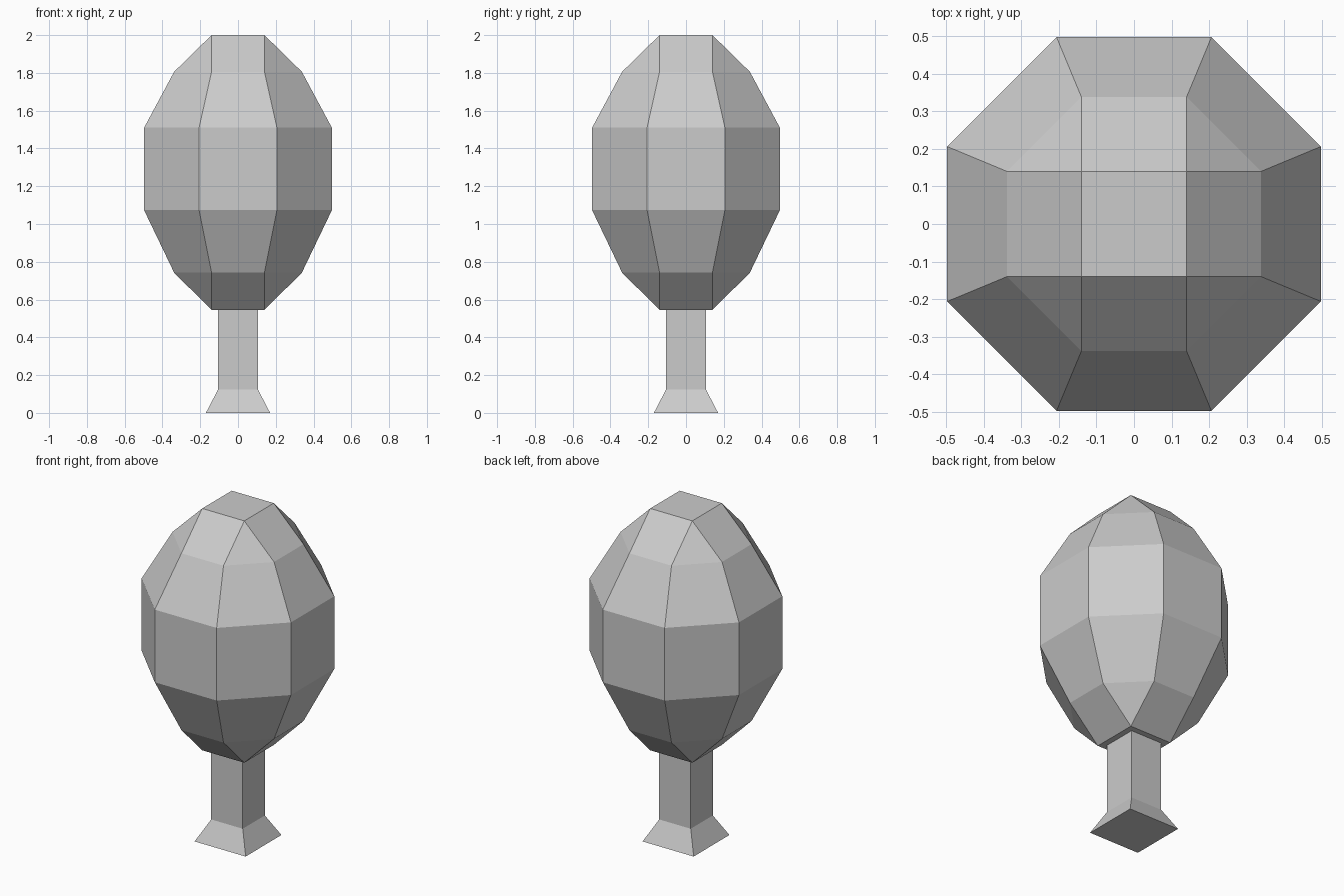
import bpy, bmesh

if "Cube" in bpy.data.objects:
    bpy.data.objects.remove(bpy.data.objects["Cube"])


def ring(a, b, z):
    # Eight-sided outline; a == b collapses to a square once doubles merge
    return [(a, -b, z), (b, -a, z), (b, a, z), (a, b, z),
            (-a, b, z), (-b, a, z), (-b, -a, z), (-a, -b, z)]


def square(h, z):
    return [(h, -h, z), (h, h, z), (-h, h, z), (-h, -h, z)]


def loft(name, outlines):
    bm = bmesh.new()
    rings = [[bm.verts.new(p) for p in o] for o in outlines]
    n = len(rings[0])
    for low, high in zip(rings, rings[1:]):
        for i in range(n):
            j = (i + 1) % n
            bm.faces.new((low[i], low[j], high[j], high[i]))
    bm.faces.new(rings[0][::-1])
    bm.faces.new(rings[-1])
    bmesh.ops.remove_doubles(bm, verts=bm.verts[:], dist=0.001)
    bmesh.ops.recalc_face_normals(bm, faces=bm.faces[:])
    mesh = bpy.data.meshes.new(name)
    bm.to_mesh(mesh)
    bm.free()
    obj = bpy.data.objects.new(name, mesh)
    bpy.context.collection.objects.link(obj)
    return obj


# Trunk with flared foot
loft("trunk", [square(0.17, 0), square(0.105, 0.125), square(0.105, 0.55)])

# Faceted crown
loft("crown", [ring(a, b, z) for a, b, z in (
    (0.14, 0.14, 0.545), (0.14, 0.338, 0.742), (0.206, 0.497, 1.073),
    (0.206, 0.497, 1.51), (0.14, 0.338, 1.806), (0.14, 0.14, 2.0))])
